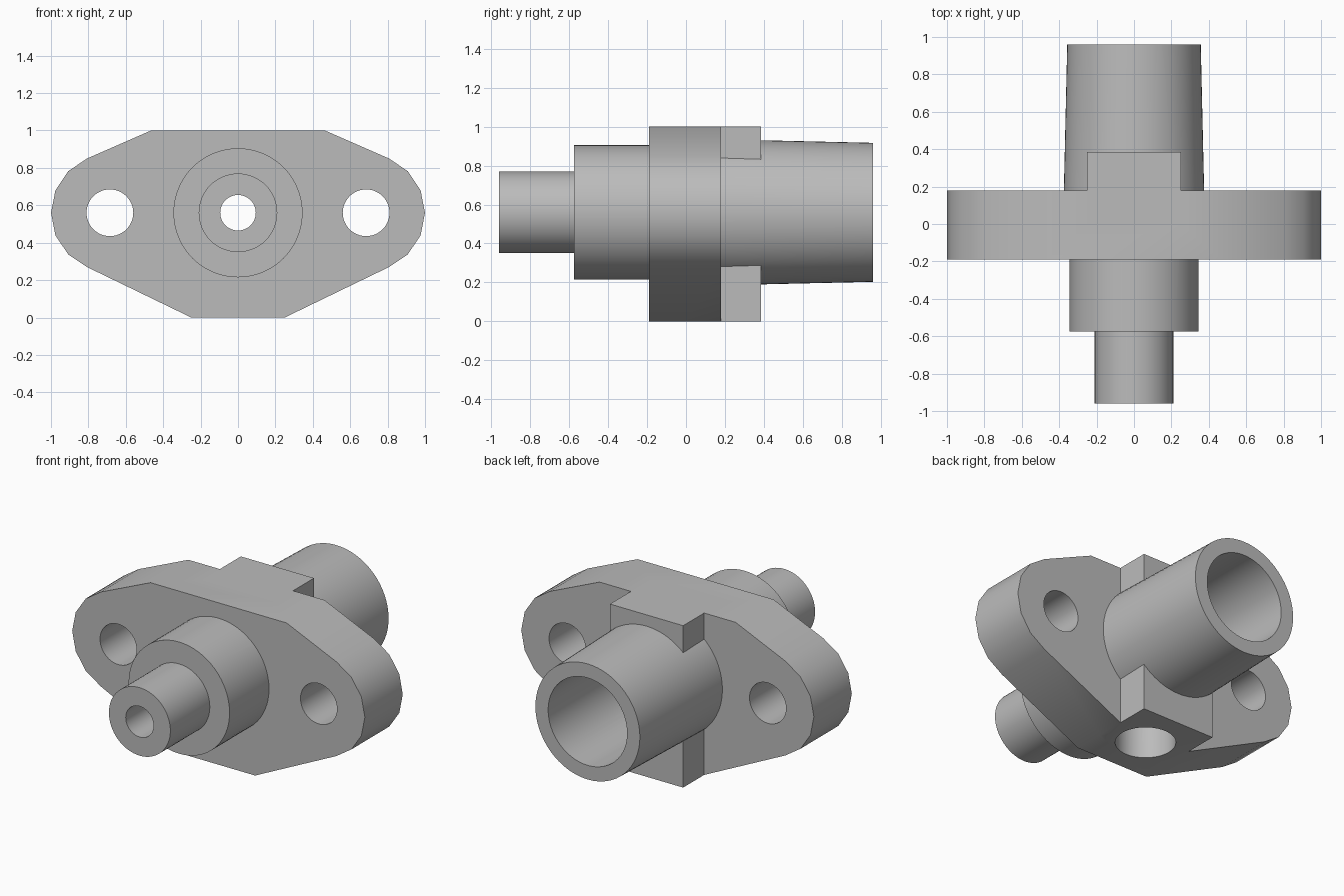
import bpy, bmesh, math
from mathutils import Vector, Matrix

cube = bpy.data.objects.get("Cube")
if cube:
    bpy.data.objects.remove(cube, do_unlink=True)

AXIS_Z = 0.56      # height of the main axis
BOLT_X = 0.685     # bolt hole offset

grey = bpy.data.materials.new("plain grey")
grey.use_nodes = True
COLOUR = (0.5, 0.5, 0.5, 1)
grey.diffuse_color = COLOUR
grey.node_tree.nodes["Principled BSDF"].inputs["Base Color"].default_value = COLOUR


def finish(bm, name):
    bmesh.ops.recalc_face_normals(bm, faces=bm.faces)
    mesh = bpy.data.meshes.new(name)
    bm.to_mesh(mesh)
    bm.free()
    mesh.materials.append(grey)
    ob = bpy.data.objects.new(name, mesh)
    bpy.context.collection.objects.link(ob)
    return ob


def extrude_outline(name, points, y0, y1):
    """Prism along y from an outline in x and z."""
    bm = bmesh.new()
    face = bm.faces.new([bm.verts.new((x, y0, z)) for x, z in points])
    new = bmesh.ops.extrude_face_region(bm, geom=[face])["geom"]
    verts = [v for v in new if isinstance(v, bmesh.types.BMVert)]
    bmesh.ops.translate(bm, verts=verts, vec=(0, y1 - y0, 0))
    return finish(bm, name)


def turn(name, profile, steps=64):
    """Solid turned about the main axis from (radius, y) points."""
    bm = bmesh.new()
    rings = []
    for r, y in profile:
        ring = []
        for i in range(steps):
            a = math.tau * i / steps
            ring.append(bm.verts.new((r * math.cos(a), y, AXIS_Z + r * math.sin(a))))
        rings.append(ring)
    for a, b in zip(rings, rings[1:]):
        for i in range(steps):
            j = (i + 1) % steps
            bm.faces.new((a[i], a[j], b[j], b[i]))
    bm.faces.new(rings[0])
    bm.faces.new(rings[-1])
    return finish(bm, name)


def rod(name, radius, depth, centre, along_y):
    bm = bmesh.new()
    turned = Matrix.Rotation(math.pi / 2, 4, "X") if along_y else Matrix()
    bmesh.ops.create_cone(bm, cap_ends=True, segments=48, radius1=radius, radius2=radius,
                          depth=depth, matrix=Matrix.Translation(Vector(centre)) @ turned)
    return finish(bm, name)


def combine(target, tool, operation):
    mod = target.modifiers.new(operation.lower(), "BOOLEAN")
    mod.operation = operation
    mod.solver = "EXACT"
    mod.object = tool
    bpy.context.view_layer.objects.active = target
    bpy.ops.object.modifier_apply(modifier=mod.name)
    bpy.data.objects.remove(tool, do_unlink=True)


# Flange plate: rounded ears, wide flat top, narrow flat bottom
half = [(0.465, 1.0)]
for i in range(7):
    a = math.radians(67.5 - 22.5 * i)
    half.append((BOLT_X + 0.315 * math.cos(a), AXIS_Z + 0.315 * math.sin(a)))
half.append((0.25, 0.0))
outline = half + [(-x, z) for x, z in reversed(half)]
body = extrude_outline("flange_body", outline, -0.19, 0.18)

# Rear block behind the plate
block = [(-0.25, 0), (0.25, 0), (0.25, 1), (-0.25, 1)]
combine(body, extrude_outline("rear_block", block, 0.0, 0.385), "UNION")

# Stepped front spigot and tapered rear tube
spigot = [(0.21, -0.96), (0.21, -0.575), (0.345, -0.575), (0.345, -0.1)]
combine(body, turn("front_spigot", spigot), "UNION")
tube = [(0.375, 0.1), (0.375, 0.18), (0.357, 0.96)]
combine(body, turn("rear_tube", tube), "UNION")

# Stepped bore through the main axis
bore = [(0.095, -1.1), (0.095, -0.08), (0.27, -0.08), (0.27, 1.1)]
combine(body, turn("bore_cutter", bore), "DIFFERENCE")

# Port in the underside and the two bolt holes
combine(body, rod("port_cutter", 0.17, 0.9, (0, 0.1, 0.08), False), "DIFFERENCE")
for side in (-1, 1):
    combine(body, rod("bolt_cutter", 0.125, 1, (side * BOLT_X, 0, AXIS_Z), True), "DIFFERENCE")

bpy.ops.object.select_all(action="DESELECT")
body.select_set(True)
bpy.context.view_layer.objects.active = body
bpy.ops.object.shade_smooth_by_angle(angle=math.radians(30))
